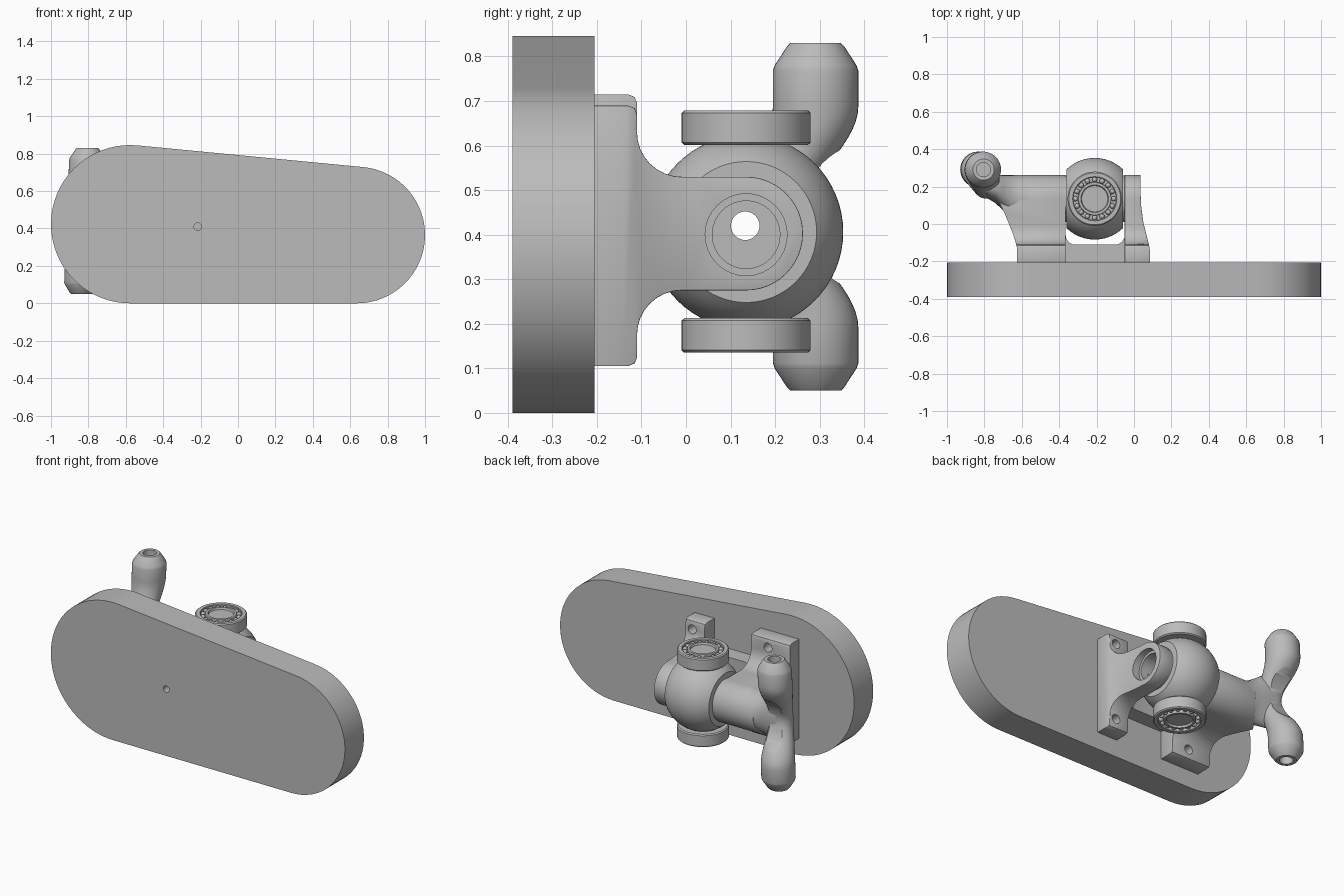
import bpy, bmesh
from math import sin, cos, pi, radians, sqrt
from mathutils import Matrix, Vector

old = bpy.data.objects.get("Cube")
if old:
    bpy.data.objects.remove(old, do_unlink=True)

grey = bpy.data.materials.new("plain grey")
grey.use_nodes = True
GREY = (0.5, 0.5, 0.5, 1)
grey.diffuse_color = GREY
grey.node_tree.nodes["Principled BSDF"].inputs["Base Color"].default_value = GREY

parts, helpers = [], []
TURN = {"x": Matrix.Rotation(pi / 2, 4, "Y"), "-x": Matrix.Rotation(-pi / 2, 4, "Y"),
        "y": Matrix.Rotation(-pi / 2, 4, "X"), "z": Matrix(), "-z": Matrix.Rotation(pi, 4, "X")}


def finish(name, bm, helper=False):
    bmesh.ops.remove_doubles(bm, verts=bm.verts, dist=0.00001)
    bmesh.ops.recalc_face_normals(bm, faces=bm.faces)
    mesh = bpy.data.meshes.new(name)
    bm.to_mesh(mesh)
    bm.free()
    mesh.materials.append(grey)
    ob = bpy.data.objects.new(name, mesh)
    bpy.context.collection.objects.link(ob)
    ob.hide_render = helper
    (helpers if helper else parts).append(ob)
    return ob


def skin(bm, rings):
    """Join rings of points into a capped tube."""
    loops = [[bm.verts.new(p) for p in ring] for ring in rings]
    n = len(loops[0])
    for a, b in zip(loops, loops[1:]):
        for i in range(n):
            j = (i + 1) % n
            bm.faces.new((a[i], a[j], b[j], b[i]))
    bm.faces.new(loops[0])
    bm.faces.new(loops[-1])


def prism(name, outline, axis, lo, hi, helper=False):
    place = {"x": lambda u, v, d: (d, u, v), "y": lambda u, v, d: (u, d, v),
             "z": lambda u, v, d: (u, v, d)}[axis]
    bm = bmesh.new()
    skin(bm, [[place(u, v, d) for u, v in outline] for d in (lo, hi)])
    return finish(name, bm, helper)


def lathe(name, profile, axis, origin, helper=False, steps=48, balls=0):
    """Turn a (radius, height) profile around an axis."""
    bm = bmesh.new()
    angles = [2 * pi * i / steps for i in range(steps)]
    skin(bm, [[(max(r, 0.0005) * cos(a), max(r, 0.0005) * sin(a), h) for a in angles]
              for r, h in profile])
    for i in range(balls):
        a = 2 * pi * i / balls
        bmesh.ops.create_uvsphere(bm, u_segments=12, v_segments=8, radius=0.014,
            matrix=Matrix.Translation((0.102 * cos(a), 0.102 * sin(a), 0.062)))
    bm.transform(Matrix.Translation(origin) @ TURN[axis])
    return finish(name, bm, helper)


def rod(axis, origin, radius, length):
    return lathe("cutter", [(radius, 0), (radius, length)], axis, origin, True, 32)


def boolean(ob, tool, operation="DIFFERENCE"):
    mod = ob.modifiers.new("boolean", "BOOLEAN")
    mod.operation, mod.object, mod.solver = operation, tool, "EXACT"
    apply(ob, mod)


def apply(ob, mod):
    with bpy.context.temp_override(object=ob, active_object=ob):
        bpy.ops.object.modifier_apply(modifier=mod.name)


def arc(cx, cy, r, start, end, n=12):
    turn = [radians(start + (end - start) * i / n) for i in range(n + 1)]
    return [(cx + r * cos(a), cy + r * sin(a)) for a in turn]


# Wide pill-shaped plate with a small centre hole
plate = prism("base_plate", arc(0.635, 0.365, 0.365, -90, 84.5, 32)
              + arc(-0.577, 0.423, 0.423, 84.5, 270, 36), "y", -0.39, -0.205)
boolean(plate, rod("y", (-0.215, -0.5, 0.41), 0.02, 0.5))


# Brackets: side outline crossed with a plan outline
def bracket(name, plan, top, lo, hi, holes):
    side = [(-0.21, top), (-0.13, top), (-0.115, top - 0.006), (-0.11, top - 0.02)]
    side += arc(-0.01, 0.63, 0.1, 180, 270, 8) + arc(0.135, 0.4025, 0.1275, 90, -90, 24)
    side += arc(-0.01, 0.175, 0.1, 90, 180, 8)
    side += [(-0.11, 0.125), (-0.115, 0.111), (-0.13, 0.105), (-0.21, 0.105)]
    ob = prism(name, side, "x", lo, hi)
    boolean(ob, prism("cutter", plan, "z", 0, 1, True), "INTERSECT")
    bevel = ob.modifiers.new("bevel", "BEVEL")
    bevel.width, bevel.segments = 0.012, 2
    bevel.limit_method, bevel.angle_limit = "ANGLE", radians(50)
    apply(ob, bevel)
    for x, z in holes:
        boolean(ob, rod("y", (x, -0.18, z), 0.027, 0.16))
    return ob


left_bracket = bracket("narrow_bracket",
    [(-0.05, -0.3), (-0.05, 0.3), (0.035, 0.3), (0.035, 0.17), (0.039, 0.09),
     (0.05, 0.01), (0.067, -0.06), (0.08, -0.11), (0.085, -0.14), (0.085, -0.3)],
    0.69, -0.2, 0.2, [(0.035, 0.165), (0.035, 0.635)])
right_bracket = bracket("wide_bracket",
    [(-0.365, -0.3), (-0.365, 0.3), (-0.62, 0.3), (-0.64, 0.262), (-0.73, 0.135),
     (-0.693, 0.06), (-0.66, -0.02), (-0.638, -0.08), (-0.625, -0.13), (-0.625, -0.3)],
    0.715, -0.9, -0.2, [(-0.48, 0.165), (-0.48, 0.66)])

# Bridge behind the ball, with rounded inner corners
prism("bracket_bridge", [(-0.4, -0.21), (-0.4, -0.03), (-0.365, -0.03)]
      + arc(-0.315, -0.06, 0.05, 180, 270, 6) + arc(-0.1, -0.06, 0.05, 270, 360, 6)
      + [(-0.05, -0.03), (-0.02, -0.03), (-0.02, -0.21)], "z", 0.275, 0.53)

# Ball with flat sides
C = Vector((-0.21, 0.135, 0.406))
R, HALF = 0.218, 0.15
heights = [-HALF + 2 * HALF * i / 24 for i in range(25)]
ball = lathe("pivot_ball", [(0, -HALF)] + [(sqrt(R * R - h * h), h) for h in heights]
             + [(0, HALF)], "x", C, steps=64)

# Bearings above, below and at both sides
H = 0.078
race = [(0, 0), (0.138, 0), (0.145, 0.006), (0.145, H - 0.006), (0.139, H), (0.118, H),
        (0.115, H - 0.003), (0.115, H - 0.03), (0.089, H - 0.03), (0.089, H - 0.003),
        (0.087, H), (0.074, H), (0.07, H - 0.012), (0, H - 0.012)]
lathe("top_bearing", race, "z", (C.x, C.y, 0.601), balls=16)
lathe("bottom_bearing", race, "-z", (C.x, C.y, 0.213), balls=16)
side_race = [(r * 0.85, h * 0.4) for r, h in race]
left_bearing = lathe("left_bearing", side_race, "x", C + Vector((0.13, 0, 0)))
right_bearing = lathe("right_bearing", side_race, "-x", C - Vector((0.13, 0, 0)))

# Arm flaring from the wide bracket into the handle
bm = bmesh.new()
sections = [(-0.55, 0.135, 0.403, 0.127, 0.127), (-0.62, 0.136, 0.405, 0.126, 0.126),
            (-0.66, 0.145, 0.413, 0.116, 0.128), (-0.7, 0.167, 0.426, 0.094, 0.138),
            (-0.74, 0.187, 0.435, 0.076, 0.155), (-0.79, 0.2, 0.44, 0.06, 0.165)]
skin(bm, [[(x, y + ry * cos(a * pi / 18), z + rz * sin(a * pi / 18)) for a in range(36)]
          for x, y, z, ry, rz in sections])
arm = finish("handle_arm", bm)

# Upright handle with chamfered ends and a pinched waist
bm = bmesh.new()
MID = 0.44
stations = [(0.05, 0.057), (0.057, 0.064), (0.1, 0.092), (0.112, 0.096)]
stations += [(0.19 + 0.5 * i / 28, 0.096) for i in range(29)]
stations += [(2 * MID - z, r) for z, r in reversed(stations[:4])]
rings = []
for z, r in stations:
    waist = 0.5 * (1 + cos(pi * min(1, abs(z - MID) / 0.25)))
    cx = -0.82 + 0.04 * (z - MID) + 0.03 * waist
    cy, r = 0.291 - 0.09 * waist, r - 0.03 * waist
    rings.append([(cx + r * cos(a * pi / 20), cy + r * sin(a * pi / 20), z) for a in range(40)])
skin(bm, rings)
handle = finish("handle", bm)
boolean(handle, lathe("cutter", [(0.171, 0), (0.171, 0.4)], "x", (-1, 0.428, MID), True, 64))
for x, z in ((-0.835, 0), (-0.805, 0.73)):
    boolean(handle, rod("z", (x, 0.291, z), 0.038, 0.15))

# Through bore along the pivot and wider seat on the narrow bracket
through = rod("x", (-1.1, 0.133, 0.42), 0.032, 1.4)
for ob in (left_bracket, right_bracket, ball, left_bearing, right_bearing, arm, handle):
    boolean(ob, through)
seat = rod("x", (-0.15, 0.135, 0.4), 0.076, 0.4)
for ob in (ball, left_bearing, left_bracket):
    boolean(ob, seat)
boolean(left_bracket, rod("x", (0.0, 0.135, 0.4), 0.092, 0.3))

for ob in helpers:
    bpy.data.objects.remove(ob, do_unlink=True)

# Smooth curved faces, keep crisp edges
bpy.ops.object.select_all(action="DESELECT")
for ob in parts:
    ob.select_set(True)
bpy.context.view_layer.objects.active = parts[0]
bpy.ops.object.shade_smooth_by_angle(angle=radians(32))
